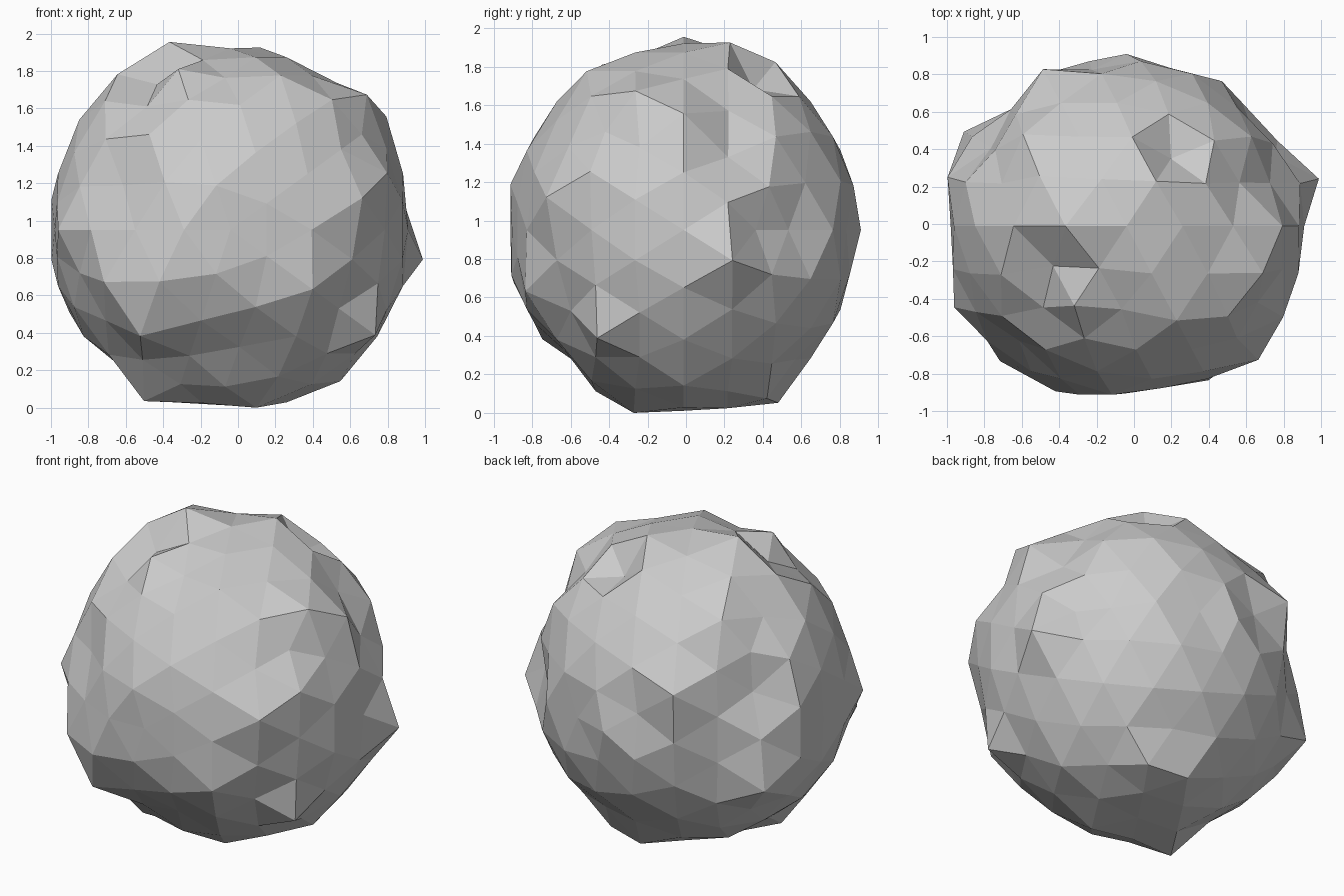
import bpy, bmesh
from math import radians, sin, cos
from mathutils import Matrix, Vector

if "Cube" in bpy.data.objects:
    bpy.data.objects.remove(bpy.data.objects["Cube"])

# Bumps and pits: degrees away from the front pole -> (clock angle, radius)
RINGS = {
    0: [(0, .95)],
    16: [(180, .99), (108, .99), (252, .985), (36, .95), (324, .95)],
    30: [(324, 1.03), (216, 1.05)],
    45: [(14, 1.05), (324, .95), (230, 1.08), (202, 1.06), (180, .99),
         (158, .90), (252, .94), (274, .91)],
    61: [(324, 1.07), (54, 1.02), (18, 1.03), (108, 1.01), (125, .92),
         (90, .94), (72, 1.02), (180, 1.03)],
    75: [(45, 1.06), (118, .90), (98, .95), (243, 1.06), (278, 1.0), (134, 1.0)],
    90: [(0, .95), (36, 1.03), (108, 1.056), (126, 1.028), (144, 1.0),
         (180, .94), (234, .94), (306, 1.0), (270, .94)],
    105: [(351, 1.075), (26, .89), (46, .90), (81, 1.02), (170, 1.01),
          (190, 1.01), (118, 1.04), (154, 1.0), (206, 1.0)],
    119: [(0, .89), (72, .86), (288, 1.03), (270, 1.04), (90, 1.01), (17, .94),
          (126, 1.04), (198, 1.07), (162, .89)],
    135: [(0, .88), (288, .94), (22, .93), (166, .92), (194, .92)],
    150: [(144, 1.05)],
    164: [(0, .93), (144, .92), (288, .95)],
    180: [(0, .98)],
}
BASE = .97
CENTRE = Vector((-.04, -.012, .96))


def direction(polar, clock):
    p, c = radians(polar), radians(clock)
    return Vector((sin(p) * cos(c), -cos(p), sin(p) * sin(c)))


# Low-poly ball with its poles facing front and back
bm = bmesh.new()
bmesh.ops.create_icosphere(bm, subdivisions=3, radius=1,
                           matrix=Matrix.Rotation(radians(-90), 4, 'X'))
dirs = [v.co.normalized() for v in bm.verts]

# Snap each bump to its nearest vertex
known = {}
for polar, points in RINGS.items():
    for clock, radius in points:
        d = direction(polar, clock)
        known[max(range(len(dirs)), key=lambda i: dirs[i].dot(d))] = radius

# Push vertices in and out, slightly flattened front to back
for i, v in enumerate(bm.verts):
    d = dirs[i] * known.get(i, BASE)
    v.co = CENTRE + Vector((d.x, d.y * .94, d.z))

# Stand it on the floor
low = min(v.co.z for v in bm.verts)
bmesh.ops.translate(bm, verts=bm.verts, vec=(0, 0, -low))
bmesh.ops.recalc_face_normals(bm, faces=bm.faces)

mesh = bpy.data.meshes.new("boulder")
bm.to_mesh(mesh)
bm.free()
rock = bpy.data.objects.new("boulder", mesh)
bpy.context.collection.objects.link(rock)
